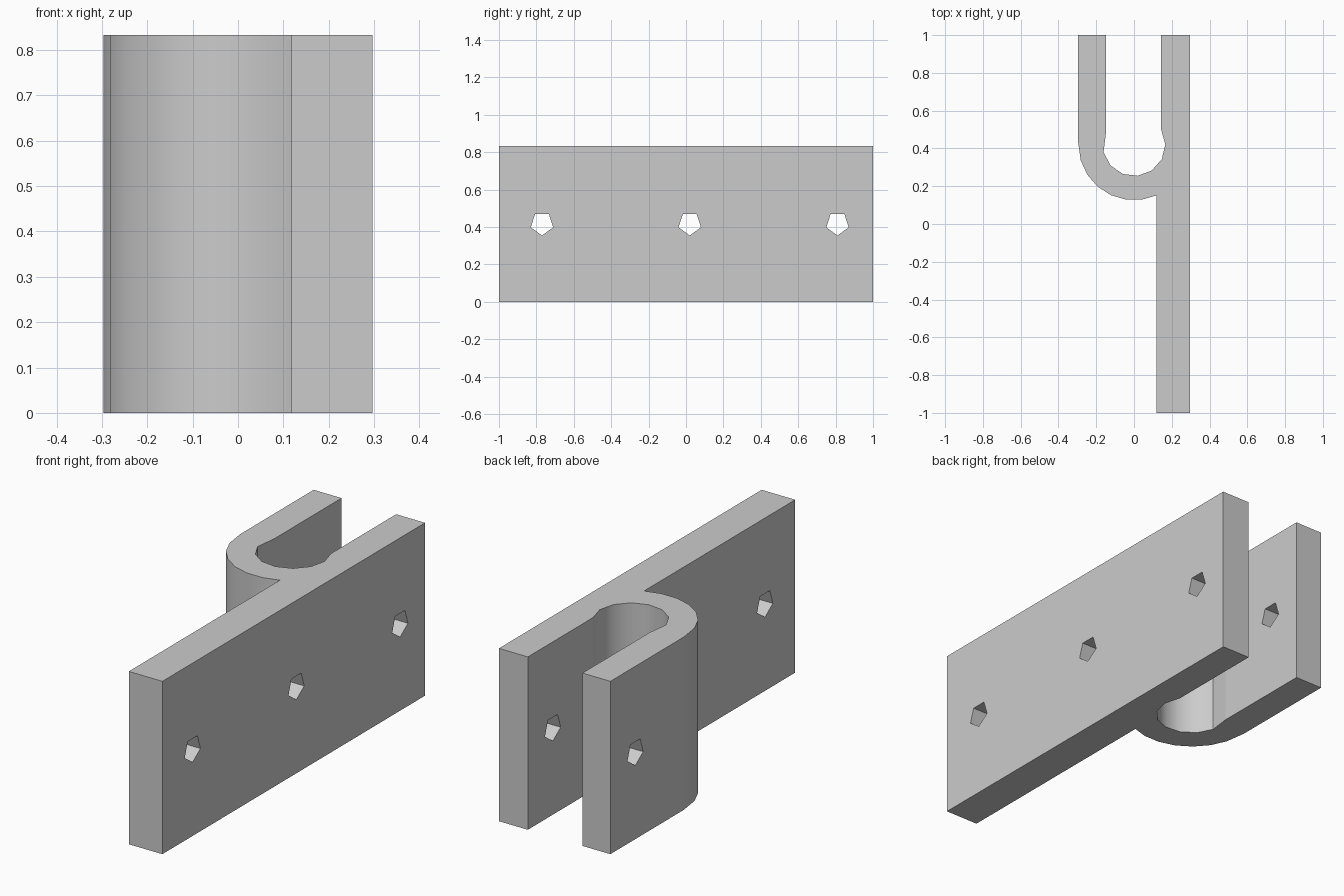
import bpy, bmesh, math
from math import sin, cos, pi

if "Cube" in bpy.data.objects:
    bpy.data.objects.remove(bpy.data.objects["Cube"])

HEIGHT = 0.833
HALF_W = 0.297
CENTRE_Y = 0.42

grey = bpy.data.materials.new("light grey")
grey.use_nodes = True
colour = (0.6, 0.6, 0.6, 1)
grey.diffuse_color = colour
grey.node_tree.nodes["Principled BSDF"].inputs["Base Color"].default_value = colour


def arc(radius, sides, first, last):
    """Points of a regular polygon around the socket centre."""
    return [(radius * cos(2 * pi * i / sides), CENTRE_Y + radius * sin(2 * pi * i / sides))
            for i in range(first, last + 1)]


# Bracket outline: plate, outer curve, left arm, inner curve, right arm
outer = arc(0.294, 22, 11, 18)
inner = arc(0.166, 13, 7, 13)
outline = [(HALF_W, 1), (HALF_W, -1), (0.118, -1), (0.118, 0.151)]
outline += outer[::-1][1:]
outline += [(-HALF_W, 0.44), (-HALF_W, 1), (-0.148, 1), (-0.148, 0.487)]
outline += inner
outline += [(0.143, 0.503), (0.143, 1)]

bm = bmesh.new()
base = bm.faces.new([bm.verts.new((x, y, 0)) for x, y in outline])
top = bmesh.ops.extrude_face_region(bm, geom=[base])["geom"]
bmesh.ops.translate(bm, vec=(0, 0, HEIGHT),
                    verts=[v for v in top if isinstance(v, bmesh.types.BMVert)])
bmesh.ops.recalc_face_normals(bm, faces=bm.faces)
mesh = bpy.data.meshes.new("clevis_bracket")
bm.to_mesh(mesh)
bm.free()
bracket = bpy.data.objects.new("clevis_bracket", mesh)
bpy.context.collection.objects.link(bracket)
mesh.materials.append(grey)

# Five-sided bolt holes, the rear one passing through both arms
for y in (-0.77, 0.02, 0.81):
    bm = bmesh.new()
    ring = [bm.verts.new((0.05 if y < 0.5 else -0.5, y + 0.063 * sin(2 * pi * i / 5),
                          0.418 - 0.063 * cos(2 * pi * i / 5))) for i in range(5)]
    end = bmesh.ops.extrude_face_region(bm, geom=[bm.faces.new(ring)])["geom"]
    for v in end:
        if isinstance(v, bmesh.types.BMVert):
            v.co.x = 0.5
    bmesh.ops.recalc_face_normals(bm, faces=bm.faces)
    cut_mesh = bpy.data.meshes.new("hole_cutter")
    bm.to_mesh(cut_mesh)
    bm.free()
    cut_mesh.materials.append(grey)
    cutter = bpy.data.objects.new("hole_cutter", cut_mesh)
    cutter.hide_render = True
    bpy.context.collection.objects.link(cutter)
    mod = bracket.modifiers.new("hole", "BOOLEAN")
    mod.operation = "DIFFERENCE"
    mod.solver = "EXACT"
    mod.object = cutter
    bpy.context.view_layer.objects.active = bracket
    bpy.ops.object.modifier_apply(modifier=mod.name)
    bpy.data.objects.remove(cutter)

# Smooth curves, flat plates
bpy.ops.object.select_all(action="DESELECT")
bracket.select_set(True)
bpy.ops.object.shade_smooth_by_angle(angle=math.radians(32))
for face in bracket.data.polygons:
    if face.area > 0.15 or abs(face.normal.z) > 0.9:
        face.use_smooth = False
